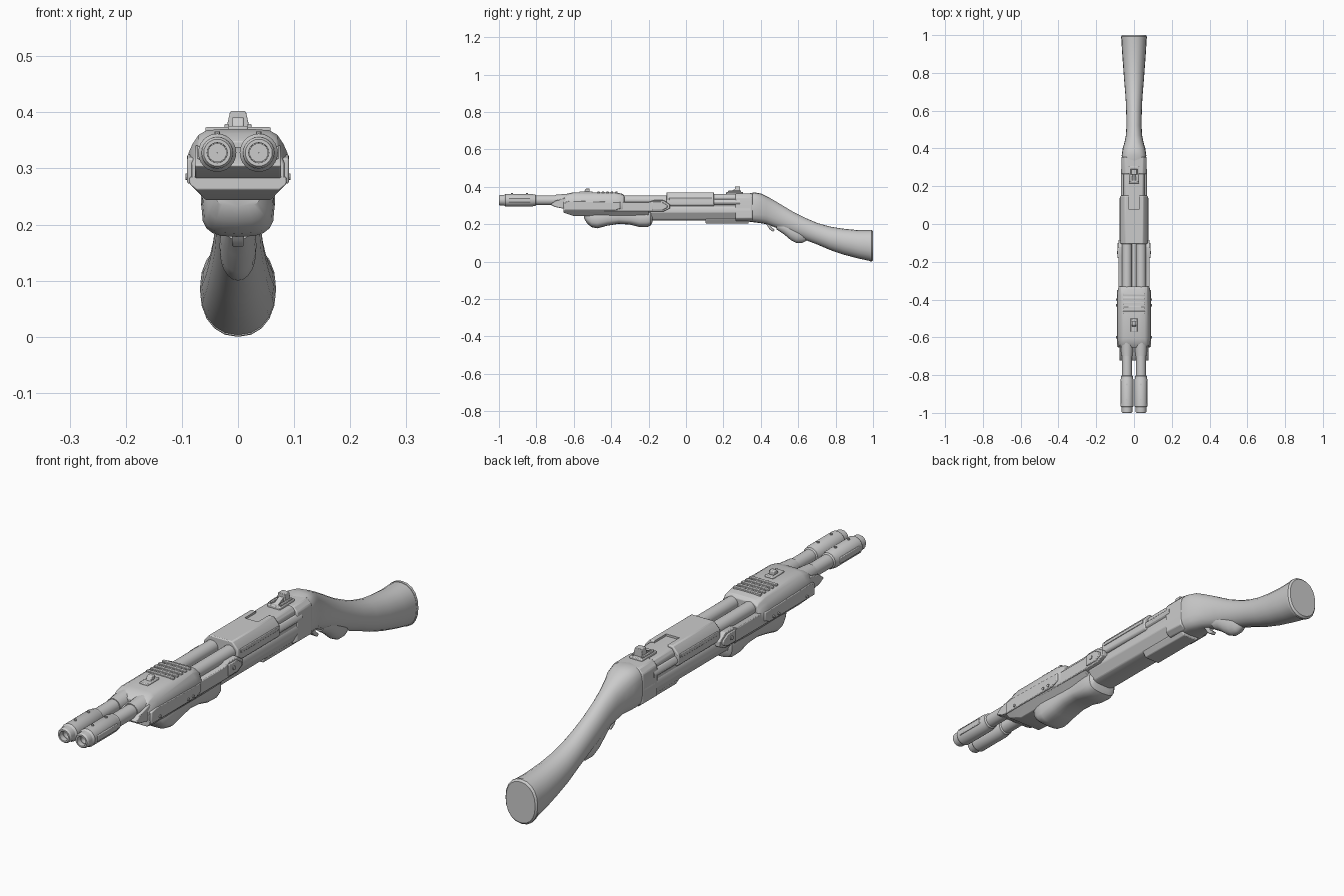
import bpy, bmesh, math

def finish(name, bm, bevel=0):
    bmesh.ops.recalc_face_normals(bm, faces=bm.faces)
    me = bpy.data.meshes.new(name)
    bm.to_mesh(me)
    bm.free()
    ob = bpy.data.objects.new(name, me)
    bpy.context.collection.objects.link(ob)
    if bevel:
        m = ob.modifiers.new("Bevel", 'BEVEL')
        m.width, m.segments, m.limit_method = bevel, 2, 'ANGLE'
    return ob

def loft(name, rings, bevel=0):
    bm = bmesh.new()
    vs = [[bm.verts.new(p) for p in r] for r in rings]
    n = len(rings[0])
    for a, b in zip(vs, vs[1:]):
        for i in range(n):
            bm.faces.new((a[i], a[(i + 1) % n], b[(i + 1) % n], b[i]))
    bm.faces.new(vs[0])
    bm.faces.new(vs[-1])
    return finish(name, bm, bevel)

def section(y, half):
    """Mirror a right-hand (x, z) outline into a full ring at y."""
    return [(x, y, z) for x, z in half] + [(-x, y, z) for x, z in reversed(half)]

def prism(name, half, y0, y1, bevel=0.004):
    return loft(name, [section(y0, half), section(y1, half)], bevel)

def plate(name, yz, x0, x1, bevel=0.003):
    """Side profile (y, z) extruded across x."""
    return loft(name, [[(x, y, z) for y, z in yz] for x in (x0, x1)], bevel)

def box(name, x0, x1, y0, y1, z0, z1, bevel=0.003):
    return plate(name, [(y0, z0), (y1, z0), (y1, z1), (y0, z1)], x0, x1, bevel)

def oval(y, top, bot, w, power=2.0, lean=0.0, n=20):
    """Superellipse ring; lean slides the lower half along y."""
    ring = []
    for i in range(n):
        t = math.tau * i / n
        c, s = math.cos(t), math.sin(t)
        x = w * math.copysign(abs(c) ** (2 / power), c)
        k = math.copysign(abs(s) ** (2 / power), s)
        ring.append((x, y - lean * k, (top + bot) / 2 + (top - bot) / 2 * k))
    return ring

def lathe(name, cx, cz, profile, n=24):
    """Closed (y, r) profile turned about a line along y."""
    bm = bmesh.new()
    vs = [[bm.verts.new((cx + r * math.cos(math.tau * i / n), y,
                         cz + r * math.sin(math.tau * i / n))) for i in range(n)]
          for y, r in profile]
    for a, b in zip(vs, vs[1:] + vs[:1]):
        for i in range(n):
            bm.faces.new((a[i], a[(i + 1) % n], b[(i + 1) % n], b[i]))
    return finish(name, bm)

def bolt(name, x, y, z, r, axis):
    rot = (0, math.pi / 2, 0) if axis == 'x' else (0, 0, 0)
    bpy.ops.mesh.primitive_cylinder_add(vertices=10, radius=r, depth=0.008,
                                        location=(x, y, z), rotation=rot)
    bpy.context.object.name = name

# Shoulder stock with curved wrist
stock = [(0.325, .362, .215, .064, 3.5), (0.365, .370, .210, .065, 3.2), (0.40, .364, .205, .060, 2.8),
         (0.43, .350, .200, .051, 2.4), (0.47, .328, .185, .043, 2.2), (0.52, .298, .165, .040, 2),
         (0.58, .262, .140, .041, 2), (0.64, .233, .115, .043, 2), (0.70, .207, .092, .047, 2),
         (0.77, .187, .062, .053, 2), (0.84, .176, .038, .058, 2), (0.92, .168, .017, .064, 2.1),
         (0.985, .168, .003, .067, 2.2)]
loft("stock", [oval(*s) for s in stock])
loft("butt_pad", [oval(0.983, .170, .001, .068, 2.2), oval(0.993, .170, 0, .068, 2.2),
                  oval(1.0, .163, .007, .062, 2.2)])
# Grip knob behind the trigger
loft("grip_knob", [oval(.485, .22, .172, .024), oval(.525, .22, .145, .031), oval(.56, .21, .115, .033),
                   oval(.59, .2, .100, .032), oval(.62, .19, .100, .029), oval(.645, .18, .112, .022)])
plate("trigger", [(.425, .205), (.452, .205), (.456, .185), (.475, .168), (.466, .16),
                  (.447, .172), (.436, .19)], -.011, .011)

# Twin barrels, muzzle sleeves, collars and screws
for s, side in ((-1, "left"), (1, "right")):
    cx, cz = s * .037, .328
    lathe(side + "_barrel", cx, cz, [(-.98, .016), (-.98, .026), (-.05, .026), (-.05, .016)])
    lathe(side + "_muzzle_sleeve", cx, cz, [
        (-.90, .016), (-1.0, .018), (-1.0, .024), (-.994, .028), (-.972, .029), (-.965, .034),
        (-.822, .034), (-.815, .031), (-.805, .031), (-.80, .025), (-.80, .016)])
    lathe(side + "_barrel_collar", cx, cz, [(-.70, .024), (-.70, .029), (-.61, .037), (-.61, .024)])
    lathe(side + "_bore_plug", cx, cz, [(-.91, .0005), (-.91, .018), (-.90, .018), (-.90, .0005)])
    for y in (-.93, -.85):
        bolt(side + "_sleeve_screw", cx, y, cz + .034, .005, 'z')
    # Raised strip on the outer face of the sleeve
    box(side + "_sleeve_strip", s * .062, s * .0725, -.95, -.83, .316, .340)

# Front housing with rounded shoulders
def hood(y, top, w=.088, bot=.282):
    return section(y, [(.030, top), (.056, top - .002), (.070, top - .010), (w * .92, top - .026),
                       (w, top - .042), (w, bot), (w - .006, .270)])
loft("front_housing", [hood(-.655, .348, .082), hood(-.635, .362, .085), hood(-.605, .370), hood(-.375, .370),
                       hood(-.34, .362, .084), hood(-.33, .352, .080)], .002)
plate("housing_nose", [(-.725, .305), (-.70, .292), (-.64, .280), (-.64, .342), (-.70, .325)], -.077, .077)
loft("housing_underside", [
    section(-.655, [(.086, .285), (.086, .272), (.074, .262)]),
    section(-.60, [(.086, .285), (.086, .272), (.058, .244)]),
    section(-.20, [(.080, .285), (.080, .272), (.058, .244)])], .002)
for i in range(5):
    box("housing_rib", -.058, .058, -.475 + i * .024, -.461 + i * .024, .362, .3735, .002)
box("front_sight_base", -.018, .018, -.57, -.50, .366, .376)
plate("front_sight_blade", [(-.545, .374), (-.515, .374), (-.515, .391), (-.535, .391)], -.011, .011)

# Side rails running back from the housing, with bolts
for s, side in ((-1, "left"), (1, "right")):
    plate(side + "_side_rail", [(-.64, .268), (-.12, .268), (-.085, .285), (-.085, .305), (-.12, .328),
                                (-.17, .328), (-.20, .318), (-.64, .318)], s * .058, s * .083)
    plate(side + "_rail_end", [(-.18, .275), (-.125, .275), (-.10, .288), (-.10, .302), (-.13, .32),
                               (-.18, .32)], s * .07, s * .088)
    plate(side + "_front_panel", [(-.65, .273), (-.38, .273), (-.35, .285), (-.35, .318), (-.62, .325),
                                  (-.65, .318)], s * .07, s * .0905)
    for y in (-.60, -.43, -.40):
        bolt(side + "_panel_bolt", s * .090, y, .285, .006, 'x')
    bolt(side + "_rail_bolt", s * .087, -.15, .298, .008, 'x')
    # Rod beside the rear receiver
    lathe(side + "_receiver_rod", s * .053, .318,
          [(.08, .001), (.08, .017), (.29, .017), (.29, .001)], 12)
box("barrel_bed", -.062, .062, -.36, .05, .262, .318)

# Sliding foregrip
grip = [(-.545, .256, .232, .040), (-.53, .258, .205, .054), (-.505, .258, .184, .062), (-.475, .258, .178, .065),
        (-.42, .258, .192, .063), (-.36, .258, .202, .060), (-.30, .258, .198, .060), (-.25, .258, .185, .064),
        (-.21, .258, .184, .065), (-.19, .256, .192, .062), (-.18, .252, .210, .052)]
loft("foregrip", [oval(y, t + .025, b, w, 3) for y, t, b, w in grip])

# Receiver: lower tube, loading plate, top cover, spine, rear block
prism("lower_receiver", [(.030, .296), (.060, .296), (.066, .285), (.066, .262), (.045, .226), (.028, .220)],
      -.19, .35)
prism("receiver_waist", [(.04, .312), (.062, .312), (.062, .286), (.04, .286)], -.09, .34)
prism("loading_plate", [(.040, .240), (.046, .226), (.032, .204), (.016, .204)], .105, .335)
cover = prism("top_cover", [(.030, .370), (.048, .370), (.070, .346), (.073, .336), (.073, .304),
                            (.066, .297)], -.105, .15)
prism("cover_side_band", [(.04, .342), (.0755, .342), (.0755, .328), (.04, .328)], -.09, .14, .002)
prism("receiver_spine", [(.030, .362), (.046, .360), (.056, .346), (.056, .29)], .06, .30)
prism("rear_block", [(.030, .364), (.048, .362), (.064, .345), (.066, .335), (.066, .232), (.045, .218)],
      .265, .355)
cutter = box("ejection_cutter", -.028, .028, .08, .20, .352, .40, 0)
cutter.hide_render = True
cutter.hide_set(True)
b = cover.modifiers.new("Port", 'BOOLEAN')
b.object, b.operation = cutter, 'DIFFERENCE'

# Rear sight
box("rear_sight_base", -.027, .027, .215, .305, .358, .372)
for s in (-1, 1):
    box("rear_sight_rail", s * .016, s * .024, .225, .295, .370, .379, .002)
loft("rear_sight_leaf", [section(.262, [(.021, .370), (.014, .402)]),
                         section(.290, [(.021, .370), (.014, .402)])], .002)
plate("rear_sight_ramp", [(.225, .370), (.265, .370), (.265, .390)], -.010, .010, .001)

# Smooth rounded surfaces while keeping edges crisp
bpy.ops.object.select_all(action='DESELECT')
for ob in bpy.context.scene.objects:
    if ob.type == 'MESH' and not ob.hide_render:
        ob.select_set(True)
        bpy.context.view_layer.objects.active = ob
bpy.ops.object.shade_smooth_by_angle(angle=math.radians(30))
